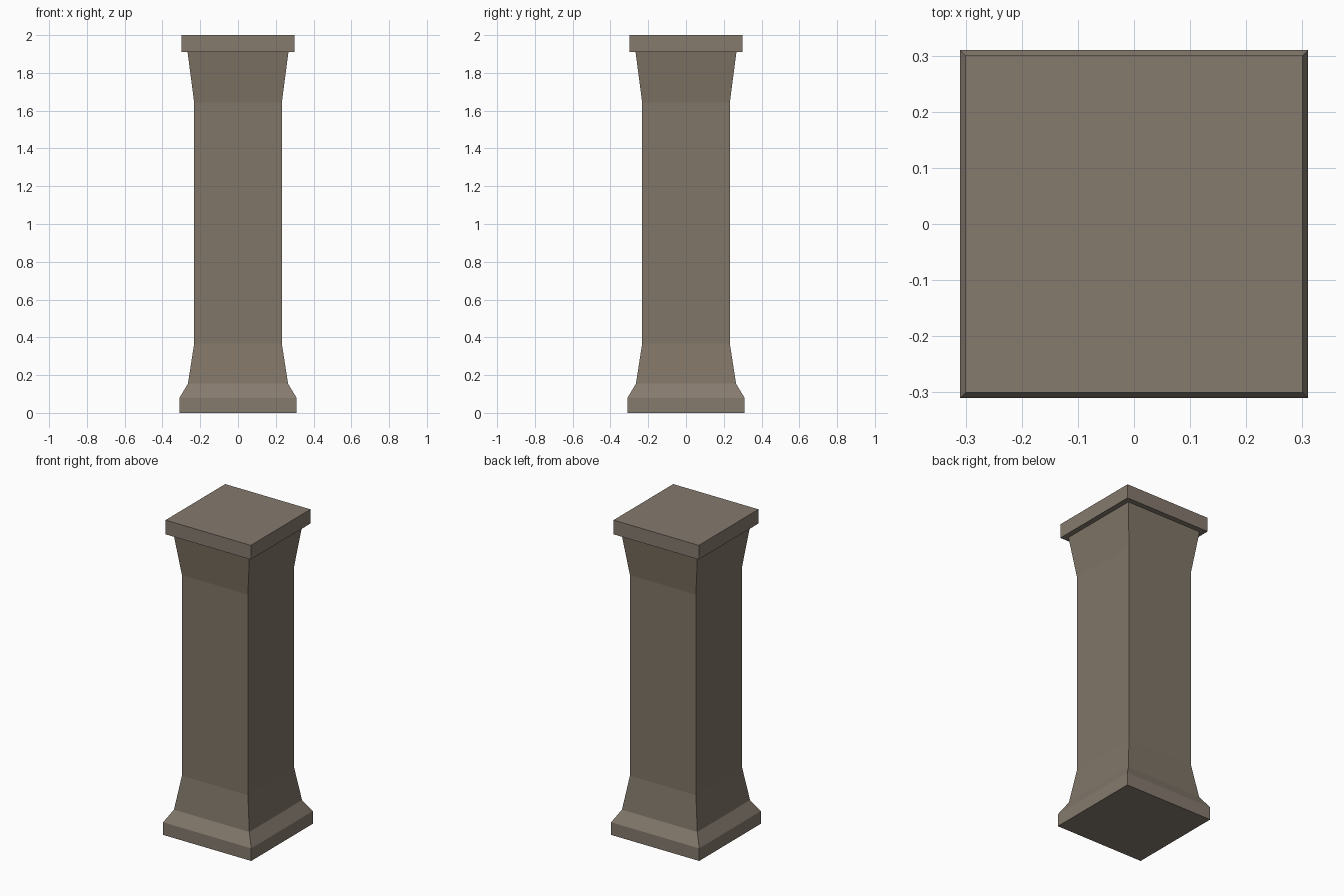
import bpy, bmesh

if "Cube" in bpy.data.objects:
    bpy.data.objects.remove(bpy.data.objects["Cube"])


def material(name, rgb):
    m = bpy.data.materials.new(name)
    m.diffuse_color = (*rgb, 1.0)
    m.use_nodes = True
    m.node_tree.nodes["Principled BSDF"].inputs["Base Color"].default_value = m.diffuse_color
    return m


def square_loft(name, profile, mat):
    """Stack square rings (half width, height) and skin them into a closed solid."""
    bm = bmesh.new()
    rings = [[bm.verts.new((sx * h, sy * h, z))
              for sx, sy in ((-1, -1), (1, -1), (1, 1), (-1, 1))]
             for h, z in profile]
    for low, high in zip(rings, rings[1:]):
        for i in range(4):
            j = (i + 1) % 4
            bm.faces.new((low[i], low[j], high[j], high[i]))
    bm.faces.new(rings[0][::-1])
    bm.faces.new(rings[-1])
    mesh = bpy.data.meshes.new(name)
    bm.to_mesh(mesh)
    bm.free()
    mesh.materials.append(mat)
    obj = bpy.data.objects.new(name, mesh)
    bpy.context.collection.objects.link(obj)
    return obj


trim_stone = material("trim stone", (0.235, 0.195, 0.155))
shaft_stone = material("shaft stone", (0.215, 0.18, 0.135))

# Plinth with sloped shoulder
square_loft("plinth", [(0.31, 0), (0.31, 0.08), (0.265, 0.155)], trim_stone)
# Shaft flaring at both ends
square_loft("shaft", [(0.265, 0.155), (0.232, 0.367), (0.232, 1.643), (0.267, 1.91)],
            shaft_stone)
# Flat cap slab
square_loft("cap", [(0.30, 1.91), (0.30, 2.0)], trim_stone)
